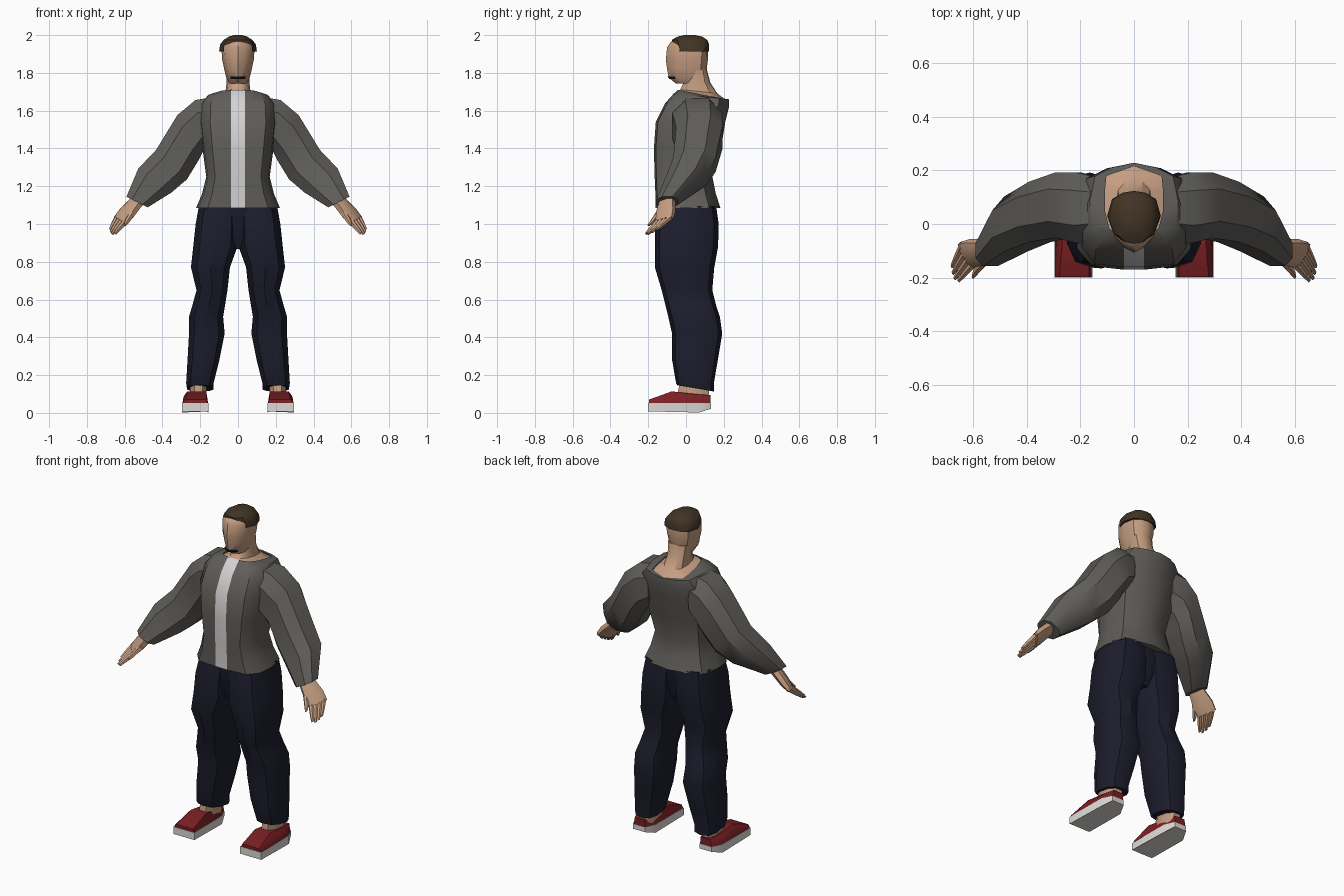
import bpy, bmesh, math
from mathutils import Vector as V

if "Cube" in bpy.data.objects:
    bpy.data.objects.remove(bpy.data.objects["Cube"])


def material(name, rgb):
    m = bpy.data.materials.new(name)
    m.diffuse_color = (*rgb, 1)
    m.use_nodes = True
    m.node_tree.nodes["Principled BSDF"].inputs["Base Color"].default_value = m.diffuse_color
    return m


JACKET = material("grey_cloth", (0.115, 0.11, 0.10))
SHIRT = material("white_cloth", (0.66, 0.64, 0.65))
NAVY = material("navy_cloth", (0.012, 0.012, 0.026))
SKIN = material("skin", (0.56, 0.34, 0.22))
HAIR = material("brown_hair", (0.055, 0.034, 0.018))
BEARD = material("dark_beard", (0.012, 0.009, 0.008))
RED = material("red_shoe", (0.20, 0.014, 0.017))
SOLE = material("white_sole", (0.72, 0.70, 0.68))


def loft(name, rings, mats, caps=(True, True), mirror=False, rule=None, angle=35):
    """Skin a list of equal-length rings; rule(face) picks the material index."""
    bm = bmesh.new()
    vs = [[bm.verts.new(p) for p in r] for r in rings]
    n = len(rings[0])
    for a, b in zip(vs, vs[1:]):
        for i in range(n):
            j = (i + 1) % n
            bm.faces.new((a[i], a[j], b[j], b[i]))
    if caps[0]:
        bm.faces.new(vs[0][::-1])
    if caps[1]:
        bm.faces.new(vs[-1])
    bmesh.ops.recalc_face_normals(bm, faces=bm.faces)
    if rule:
        for f in bm.faces:
            f.material_index = rule(f)
    me = bpy.data.meshes.new(name)
    bm.to_mesh(me)
    bm.free()
    ob = bpy.data.objects.new(name, me)
    bpy.context.collection.objects.link(ob)
    for m in mats:
        me.materials.append(m)
    if mirror:
        ob.modifiers.new("Mirror", "MIRROR").use_mirror_merge = False
    bpy.context.view_layer.objects.active = ob
    ob.select_set(True)
    bpy.ops.object.shade_smooth_by_angle(angle=math.radians(angle))
    ob.select_set(False)
    return ob


def oval(c, u, v, n=8, power=0.8):
    """Squarish ring around c with half-axes u and v."""
    c, u, v = V(c), V(u), V(v)
    sq = lambda t: math.copysign(abs(t) ** power, t)
    angs = [2 * math.pi * (i + 0.5) / n for i in range(n)]
    return [c + u * sq(math.cos(a)) + v * sq(math.sin(a)) for a in angs]


def body_ring(half, z, w, yf, yb, tilt=0):
    """Mirrored half outline; half holds (x share, y share), tilt drops the back."""
    pts = [(x * w, yf + (yb - yf) * t, z - tilt * t) for x, t in half]
    return pts + [(-x, y, h) for x, y, h in reversed(pts) if x > 1e-6]


# jacket body with the shirt strip showing down the front, and a square open collar
TORSO = [(0.2, 0.0), (0.72, 0.03), (0.95, 0.2), (1.0, 0.5), (0.88, 0.83), (0.5, 0.94), (0, 1)]
COLLAR = [(0.3, 0), (0.6, 0.03), (0.85, 0.1), (1, 0.35), (1, 0.65), (0.95, 0.86), (0, 1)]
torso = [(1.085, .222, -.162, .182, 0), (1.16, .19, -.162, .158, 0), (1.25, .168, -.166, .14, 0),
         (1.40, .188, -.17, .185, 0), (1.54, .205, -.16, .208, 0), (1.64, .20, -.11, .228, .02),
         (1.69, .165, -.065, .228, .03)]
rings = [body_ring(TORSO, *t) for t in torso] + [body_ring(COLLAR, 1.71, .108, -.042, .215, .05)]
rings = [[(.038, *r[0][1:]), *r[1:-1], (-.038, *r[-1][1:])] for r in rings]
loft("jacket_body", rings, [JACKET, SHIRT], (True, False),
     rule=lambda f: int(abs(f.calc_center_median().x) < .01 and f.calc_center_median().y < -.04
                        and len(f.verts) == 4))

# sleeves: outer and inner points in x/z, then depth centre and half depth
sleeve = [((.13, 1.675), (.14, 1.42), .06, .115), ((.225, 1.66), (.185, 1.38), .06, .135),
          ((.322, 1.58), (.21, 1.33), .07, .125), ((.435, 1.395), (.268, 1.235), .045, .115),
          ((.53, 1.295), (.35, 1.165), 0, .105), ((.592, 1.145), (.477, 1.087), -.1, .058)]
rings = []
for (ox, oz), (ix, iz), yc, hy in sleeve:
    rings.append(oval(((ox + ix) / 2, yc, (oz + iz) / 2),
                      ((ox - ix) * .52, 0, (oz - iz) * .52), (0, hy * 1.04, 0)))
loft("jacket_sleeves", rings, [JACKET], mirror=True)

# hands: palm, four fingers and a thumb
wrist, knuckle = V((.535, -.1, 1.12)), V((.625, -.115, 1.018))
across = V((.50, .82, .26)).normalized()
along = (knuckle - wrist).normalized()
thick = along.cross(across).normalized()
mid = wrist.lerp(knuckle, .6)
loft("palms", [oval(wrist, across * .045, thick * .032),
               oval(mid, across * .06, thick * .028),
               oval(knuckle, across * .056, thick * .019)], [SKIN], mirror=True)
for k, name in enumerate(("index", "middle", "ring", "little")):
    base = knuckle - along * .01 + across * (-.041 + .027 * k)
    tip = base + V((.05, -.075, -.072)) * (.95, 1.05, 1, .88)[k] + across * (.012 - .008 * k)
    loft(name + "_fingers", [oval(base, across * .0155, thick * .016, 6),
                             oval(base.lerp(tip, .6), across * .0125, thick * .013, 6),
                             oval(tip, across * .008, thick * .008, 6)], [SKIN], mirror=True)
base = mid - across * .04
tip = base + V((.03, -.055, -.055))
loft("thumbs", [oval(base - along * .02, across * .016, thick * .018, 6),
                oval(base.lerp(tip, .6), across * .014, thick * .013, 6),
                oval(tip, across * .007, thick * .007, 6)], [SKIN], mirror=True)

# trouser legs: z, inner x, outer x, front y, back y; hem rises toward the front
legs = [(.13, .13, .27, -.045, .145), (.16, .128, .275, -.05, .145), (.28, .098, .268, -.07, .165),
        (.42, .07, .26, -.07, .188), (.51, .078, .26, -.09, .175), (.57, .068, .242, -.105, .155),
        (.65, .055, .22, -.125, .135), (.77, .042, .25, -.16, .145), (.88, .002, .238, -.16, .165),
        (1.0, .0, .225, -.158, .168), (1.095, .0, .208, -.138, .155)]
rings = [oval(((a + b) / 2, (f + k) / 2, z), ((b - a) * .515, 0, 0),
              (0, (k - f) * .515, 0), 10, .75) for z, a, b, f, k in legs]
for p in rings[0]:
    p.z -= (p.y - .05) * .17
loft("trouser_legs", rings, [NAVY], mirror=True)

# trouser seat
loft("trouser_seat", [oval((0, .005, z), (w, 0, 0), (0, d, 0), 12, .8)
                      for z, w, d in ((.868, .03, .10), (.95, .12, .135), (1.09, .17, .14))], [NAVY])

# ankles
loft("ankles", [oval((.21, .04, z), (.046, 0, 0), (0, d, 0))
                for z, d in ((.05, .08), (.115, .088), (.18, .07))], [SKIN], mirror=True)

# shoe soles: outline lofted upward, heel corners cut and lifted
outline = [(.155, -.2), (.297, -.2), (.295, .07), (.265, .132), (.185, .132), (.158, .07)]
loft("shoe_soles", [[(x, y, .002 + (.02 if y > .1 else .006 if y < -.1 else 0)) for x, y in outline],
                    [(x, y, .052) for x, y in outline]], [SOLE], mirror=True)

# shoe uppers: cross-sections from toe to heel
upper = [(-.197, .157, .294, .167, .278, .07), (-.075, .158, .294, .168, .268, .114),
         (.0, .158, .293, .172, .266, .105), (.07, .16, .292, .175, .262, .098),
         (.13, .186, .264, .19, .255, .094)]
loft("shoe_uppers", [[(a, y, .05), (b, y, .05), (b - .006, y, (z + .06) / 2), (d, y, z), (c, y, z)]
                     for y, a, b, c, d, z in upper], [RED], mirror=True)

# neck, spreading to fill the open collar
NECK = [(.25, 0), (.6, .06), (.9, .25), (1, .5), (.9, .8), (.5, .97), (0, 1)]
loft("neck", [body_ring(COLLAR, 1.703, .109, -.043, .216, .05)] +
     [body_ring(NECK, *r) for r in ((1.712, .066, -.03, .165, .02), (1.75, .06, -.012, .128),
                                    (1.82, .065, 0, .11))], [SKIN])

# head with a ridged face
HEAD = [(0, 0), (.42, .08), (.82, .24), (1, .55), (.85, .85), (.45, .97), (0, 1)]
loft("head", [body_ring(HEAD, *r) for r in (
    (1.745, .045, -.055, .075), (1.775, .062, -.092, .095), (1.82, .073, -.1, .11),
    (1.87, .084, -.107, .116), (1.935, .088, -.1, .118), (1.963, .08, -.082, .11),
    (1.985, .055, -.04, .08))], [SKIN])

# chin beard band
loft("chin_beard", [body_ring(HEAD, *r) for r in (
    (1.767, .0605, -.088, -.035), (1.781, .0655, -.098, -.035))], [BEARD]).scale.x = .64

# cropped hair cap
CAP = [(0, 0), (.4, .03), (.78, .17), (1, .5), (.82, .84), (.42, .97), (0, 1)]
loft("hair", [body_ring(CAP, *r) for r in (
    (1.912, .1, -.062, .122), (1.95, .095, -.072, .123), (1.975, .076, -.074, .112),
    (1.992, .048, -.045, .085), (2.0, .022, -.01, .05))], [HAIR])
